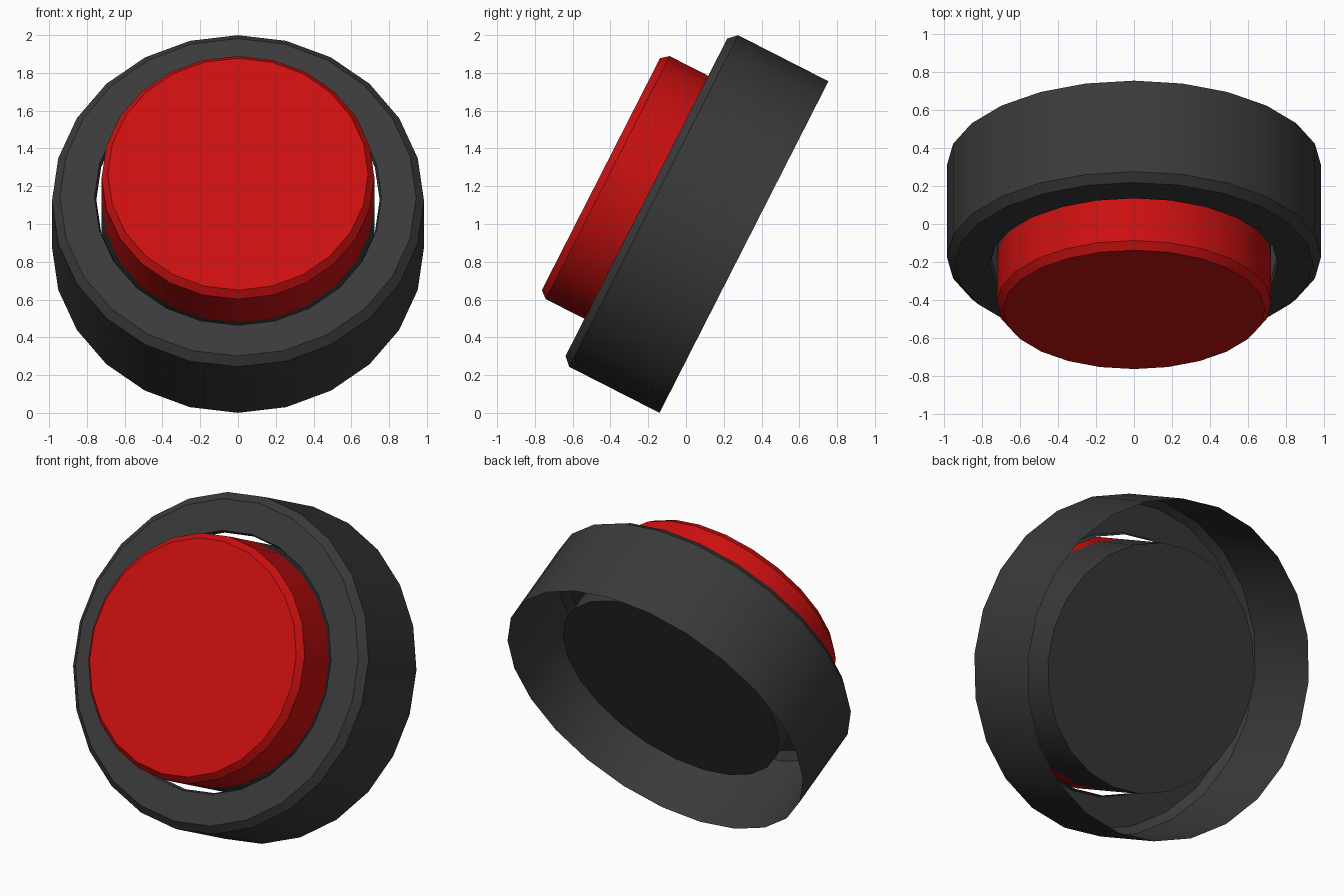
import bpy
import bmesh
import math
from mathutils import Matrix

cube = bpy.data.objects.get("Cube")
if cube:
    bpy.data.objects.remove(cube, do_unlink=True)

SIDES = 24
# Local z is the push axis, tilted to face forward and slightly up
TILT = Matrix.Translation((0, 0.307, 0.878)) @ Matrix.Rotation(math.radians(63), 4, "X")


def material(name, color):
    mat = bpy.data.materials.new(name)
    mat.use_nodes = True
    mat.diffuse_color = color
    mat.node_tree.nodes["Principled BSDF"].inputs["Base Color"].default_value = color
    return mat


def lathe(name, profile, mat, cap_start=False, cap_end=False):
    """Spin (radius, depth) points about the push axis, optionally capping the ends."""
    bm = bmesh.new()
    rings = []
    for radius, depth in profile:
        angles = [math.tau * i / SIDES for i in range(SIDES)]
        rings.append([bm.verts.new((radius * math.cos(a), radius * math.sin(a), depth))
                      for a in angles])
    for low, high in zip(rings, rings[1:]):
        for i in range(SIDES):
            j = (i + 1) % SIDES
            bm.faces.new((low[i], low[j], high[j], high[i]))
    if cap_start:
        bm.faces.new(rings[0][::-1])
    if cap_end:
        bm.faces.new(rings[-1])
    mesh = bpy.data.meshes.new(name)
    bm.to_mesh(mesh)
    bm.free()
    mesh.materials.append(mat)
    obj = bpy.data.objects.new(name, mesh)
    bpy.context.collection.objects.link(obj)
    obj.matrix_world = TILT
    bpy.ops.object.select_all(action="DESELECT")
    obj.select_set(True)
    bpy.context.view_layer.objects.active = obj
    bpy.ops.object.shade_smooth_by_angle(angle=math.radians(30))
    return obj


charcoal = material("charcoal plastic", (0.042, 0.042, 0.042, 1))
red = material("red plastic", (0.6, 0.005, 0.005, 1))

# Open-backed housing: side wall, chamfer, front flange and short hole lip
lathe("housing", [(0.985, 0), (0.985, 0.537), (0.943, 0.58), (0.76, 0.58), (0.75, 0.55)],
      charcoal)

# Dark plunger body inside the housing
lathe("plunger_base", [(0.722, 0.175), (0.722, 0.54)], charcoal, cap_start=True)

# Red push cap with a chamfered edge
lathe("push_cap", [(0.722, 0.54), (0.722, 0.81), (0.689, 0.85)], red, cap_end=True)
